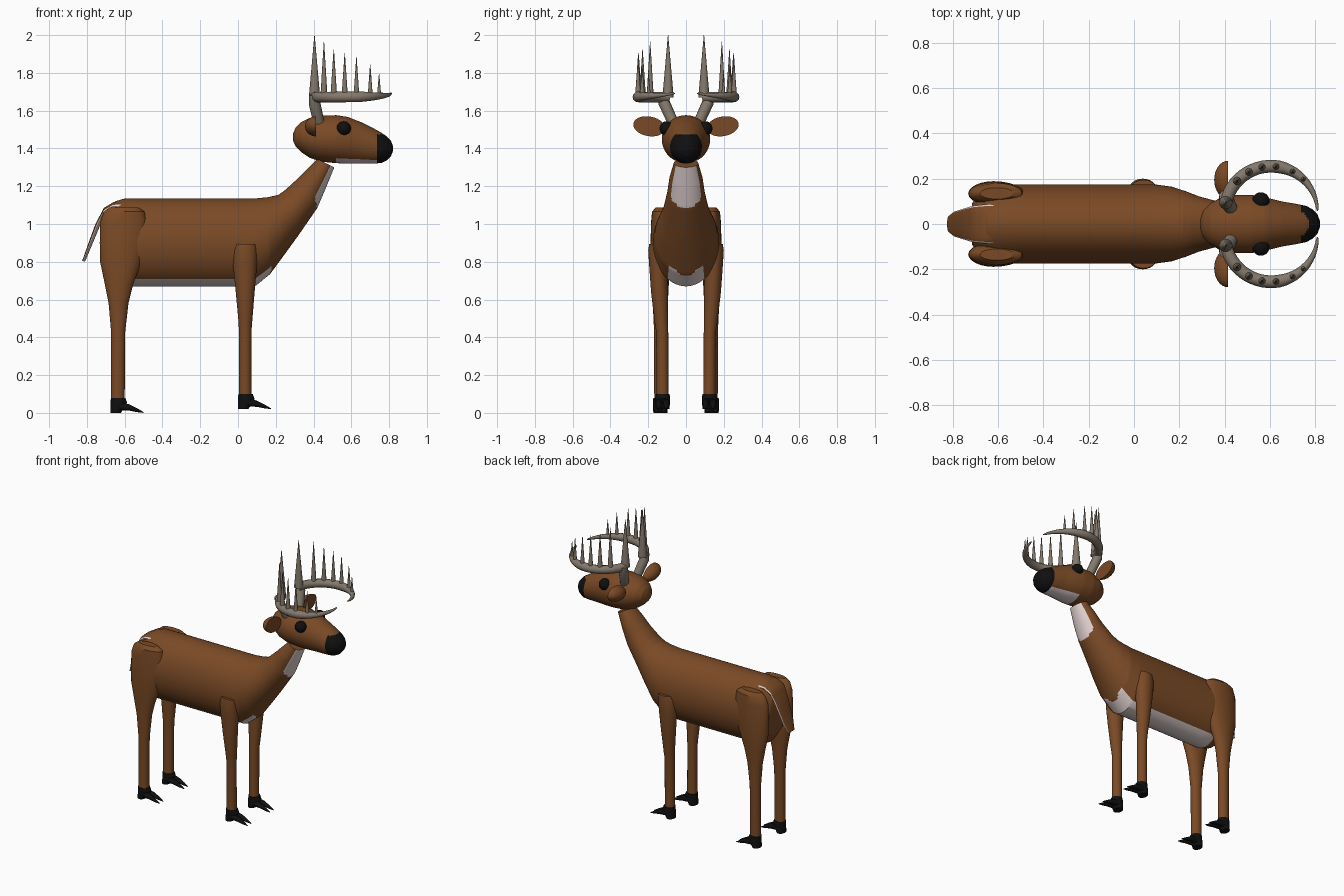
import bpy, bmesh, math
from mathutils import Vector

if "Cube" in bpy.data.objects:
    bpy.data.objects.remove(bpy.data.objects["Cube"])


def material(name, rgb):
    m = bpy.data.materials.new(name)
    m.diffuse_color = (*rgb, 1)
    m.use_nodes = True
    m.node_tree.nodes["Principled BSDF"].inputs["Base Color"].default_value = m.diffuse_color
    return m


BROWN = material("brown coat", (0.195, 0.068, 0.019))
WHITE = material("pale fur", (0.74, 0.63, 0.62))
BLACK = material("black", (0.005, 0.005, 0.005))
ANTLER = material("antler bone", (0.23, 0.19, 0.15))


def finish(name, bm, mats, angle=35):
    bmesh.ops.recalc_face_normals(bm, faces=bm.faces)
    me = bpy.data.meshes.new(name)
    bm.to_mesh(me)
    bm.free()
    for m in mats:
        me.materials.append(m)
    me.polygons.foreach_set("use_smooth", [True] * len(me.polygons))
    me.set_sharp_from_angle(angle=math.radians(angle))
    ob = bpy.data.objects.new(name, me)
    bpy.context.collection.objects.link(ob)
    return ob


def loft(name, rings, mats, rule=None, n=24, steps=1):
    """Skin ellipses; ring = (x, z) of one end, (x, z) of the other end, half width, y centre."""
    full = []
    for a, b in zip(rings, rings[1:]):
        full += [[p + (q - p) * k / steps for p, q in zip(a, b)] for k in range(steps)]
    full.append(rings[-1])
    bm = bmesh.new()
    loops = []
    for x0, z0, x1, z1, w, y in full:
        c = Vector(((x0 + x1) / 2, y, (z0 + z1) / 2))
        up = Vector(((x1 - x0) / 2, 0, (z1 - z0) / 2))
        loops.append([bm.verts.new(c + up * math.sin(math.tau * i / n)
                      + Vector((0, w * math.cos(math.tau * i / n), 0))) for i in range(n)])
    for a, b in zip(loops, loops[1:]):
        for i in range(n):
            j = (i + 1) % n
            f = bm.faces.new((a[i], a[j], b[j], b[i]))
            if rule:
                t = math.sin(math.tau * (i + 0.5) / n)
                f.material_index = rule(f.calc_center_median(), t)
    for end in (loops[0], loops[-1]):
        f = bm.faces.new(end)
        if rule:
            f.material_index = rule(f.calc_center_median(), 0)
    return finish(name, bm, mats)


# Trunk and neck, with pale belly and throat
def coat_rule(c, t):
    belly = -0.6 < c.x < 0.155 + 0.35 * abs(c.y) and c.z < 0.78 and t < -0.84
    throat = t < -0.58 and c.z > 1.08 + 9 * c.y ** 2
    return int(belly or throat)


loft("body", [
    (-0.715, 0.82, -0.715, 1.04, 0.09, 0), (-0.70, 0.75, -0.69, 1.08, 0.125, 0),
    (-0.66, 0.69, -0.65, 1.12, 0.16, 0), (-0.60, 0.67, -0.60, 1.135, 0.175, 0),
    (0.09, 0.67, 0.09, 1.135, 0.175, 0), (0.17, 0.735, 0.16, 1.142, 0.165, 0),
    (0.24, 0.83, 0.215, 1.155, 0.145, 0), (0.32, 0.94, 0.25, 1.18, 0.122, 0),
    (0.42, 1.085, 0.31, 1.235, 0.10, 0), (0.465, 1.19, 0.365, 1.29, 0.088, 0),
    (0.51, 1.30, 0.42, 1.345, 0.065, 0)], [BROWN, WHITE], coat_rule, n=64, steps=8)


# Head with black nose and pale jaw
def head_rule(c, t):
    if c.x > 0.735 and c.z < 1.475:
        return 2
    return int(c.x > 0.52 and t < -0.78)


head = [(0.292, 1.44, 1.48, 0.02), (0.305, 1.41, 1.51, 0.06), (0.335, 1.38, 1.54, 0.09),
        (0.38, 1.35, 1.562, 0.115), (0.44, 1.33, 1.573, 0.128), (0.52, 1.322, 1.576, 0.128),
        (0.58, 1.32, 1.567, 0.118), (0.65, 1.32, 1.54, 0.10), (0.72, 1.32, 1.505, 0.088),
        (0.76, 1.323, 1.483, 0.08), (0.79, 1.338, 1.462, 0.064), (0.81, 1.36, 1.44, 0.042),
        (0.82, 1.385, 1.415, 0.015)]
loft("head", [(x, lo, x, hi, w, 0) for x, lo, hi, w in head],
     [BROWN, WHITE, BLACK], head_rule, n=48, steps=5)

# Tail, brown above and pale on the rim and underside
loft("tail", [(-0.62, 1.07, -0.60, 1.12, 0.085, 0), (-0.67, 1.07, -0.66, 1.115, 0.085, 0),
              (-0.715, 1.04, -0.71, 1.085, 0.08, 0), (-0.735, 0.98, -0.755, 1.0, 0.07, 0),
              (-0.785, 0.86, -0.802, 0.87, 0.055, 0), (-0.81, 0.80, -0.825, 0.805, 0.035, 0)],
     [BROWN, WHITE], lambda c, t: int(t < 0.35), n=32, steps=3)

for s, side in ((1, "left"), (-1, "right")):
    # Legs
    front = [(-0.015, 0.10, 0.895, 0.045, 0.15), (-0.025, 0.102, 0.86, 0.05, 0.15),
             (-0.026, 0.10, 0.78, 0.048, 0.147), (-0.012, 0.088, 0.64, 0.045, 0.14),
             (0.003, 0.075, 0.48, 0.036, 0.13), (0.005, 0.071, 0.43, 0.032, 0.126),
             (0.005, 0.071, 0.09, 0.032, 0.124)]
    hind = [(-0.68, -0.53, 1.088, 0.025, 0.135), (-0.71, -0.495, 1.065, 0.045, 0.135),
            (-0.73, -0.482, 1.01, 0.052, 0.133), (-0.732, -0.49, 0.90, 0.054, 0.134),
            (-0.73, -0.51, 0.80, 0.054, 0.135), (-0.705, -0.555, 0.68, 0.045, 0.136),
            (-0.685, -0.58, 0.58, 0.04, 0.136), (-0.672, -0.597, 0.43, 0.033, 0.136),
            (-0.672, -0.6, 0.07, 0.032, 0.136)]
    for name, rows in (("front_leg", front), ("hind_leg", hind)):
        loft(f"{side}_{name}", [(a, z, b, z, w, s * y) for a, b, z, w, y in rows], [BROWN])

    # Cloven hooves: a cuff and two pointed toes
    for name, x, z, y in (("front", 0.0, 0.02, 0.124), ("hind", -0.675, 0.0, 0.136)):
        loft(f"{side}_{name}_hoof",
             [(x, z, x + 0.055, z, 0.037, s * y), (x, z + 0.055, x + 0.088, z + 0.055, 0.04, s * y),
              (x + 0.002, z + 0.08, x + 0.078, z + 0.08, 0.037, s * y)], [BLACK], n=16)
        for k in (-1, 1):
            yc = s * y + k * 0.02
            loft(f"{side}_{name}_toe",
                 [(x + 0.04, z + 0.015, x + 0.04, z + 0.06, 0.018, yc),
                  (x + 0.10, z + 0.012, x + 0.10, z + 0.045, 0.017, yc),
                  (x + 0.14, z + 0.004, x + 0.14, z + 0.025, 0.012, yc),
                  (x + 0.175, z, x + 0.175, z + 0.004, 0.003, yc)], [BLACK], n=12)

    # Eyes
    bm = bmesh.new()
    bmesh.ops.create_uvsphere(bm, u_segments=24, v_segments=12, radius=0.038)
    eye = finish(f"{side}_eye", bm, [BLACK])
    eye.location = (0.56, s * 0.102, 1.506)

    # Ears: half ellipsoids with a flat front
    bm = bmesh.new()
    bmesh.ops.create_uvsphere(bm, u_segments=32, v_segments=16, radius=1)
    bmesh.ops.bisect_plane(bm, geom=bm.verts[:] + bm.edges[:] + bm.faces[:], dist=1e-4,
                           plane_co=(0, 0, 0), plane_no=(1, 0, 0), clear_outer=True)
    bmesh.ops.holes_fill(bm, edges=[e for e in bm.edges if e.is_boundary])
    bmesh.ops.scale(bm, vec=(0.06, 0.085, 0.052), verts=bm.verts)
    ear = finish(f"{side}_ear", bm, [BROWN])
    ear.location = (0.414, s * 0.195, 1.517)
    ear.rotation_euler.x = s * 0.18

    # Antler stalk and curved main beam
    def on_arc(deg, z=1.675):
        a = math.radians(deg)
        return (0.605 + 0.205 * math.cos(a), s * (0.05 + 0.205 * math.sin(a)), z)

    beam = [(*on_arc(168 - 163 * i / 24, 1.672 + 0.018 * (i / 24) ** 4),
             0.028 * (1 - 0.8 * max(0, i / 24 - 0.55) / 0.45)) for i in range(25)]
    beam.append((*on_arc(2, 1.692), 0.002))
    stalk = [(0.43, s * 0.065, 1.53, 0.029), (0.405, s * 0.115, 1.64, 0.031),
             (0.40, s * 0.125, 1.685, 0.024)]
    for name, pts in (("antler_beam", beam), ("antler_stalk", stalk)):
        cu = bpy.data.curves.new(f"{side}_{name}", "CURVE")
        cu.dimensions = "3D"
        cu.bevel_depth = 1
        cu.bevel_resolution = 4
        cu.use_fill_caps = True
        sp = cu.splines.new("POLY")
        sp.points.add(len(pts) - 1)
        for p, (x, y, z, r) in zip(sp.points, pts):
            p.co = (x, y, z, 1)
            p.radius = r
        cu.materials.append(ANTLER)
        ob = bpy.data.objects.new(f"{side}_{name}", cu)
        bpy.context.collection.objects.link(ob)
        bpy.ops.object.select_all(action="DESELECT")
        ob.select_set(True)
        bpy.context.view_layer.objects.active = ob
        bpy.ops.object.convert(target="MESH")
        bpy.ops.object.shade_smooth_by_angle(angle=math.radians(40))

    # Antler tines
    tines = [(0.405, 2.0, 0.03), (0.455, 1.965, 0.019), (0.507, 1.925, 0.018),
             (0.565, 1.905, 0.017), (0.627, 1.885, 0.016), (0.70, 1.845, 0.014),
             (0.747, 1.795, 0.012)]
    for x, top, r in tines:
        bm = bmesh.new()
        h = top - 1.67
        bmesh.ops.create_cone(bm, cap_ends=True, segments=16, radius1=r, radius2=0.001, depth=h)
        tine = finish(f"{side}_tine", bm, [ANTLER])
        px, py, _ = on_arc(math.degrees(math.acos((x - 0.605) / 0.205)))
        tine.location = (px, py, 1.67 + h / 2)
